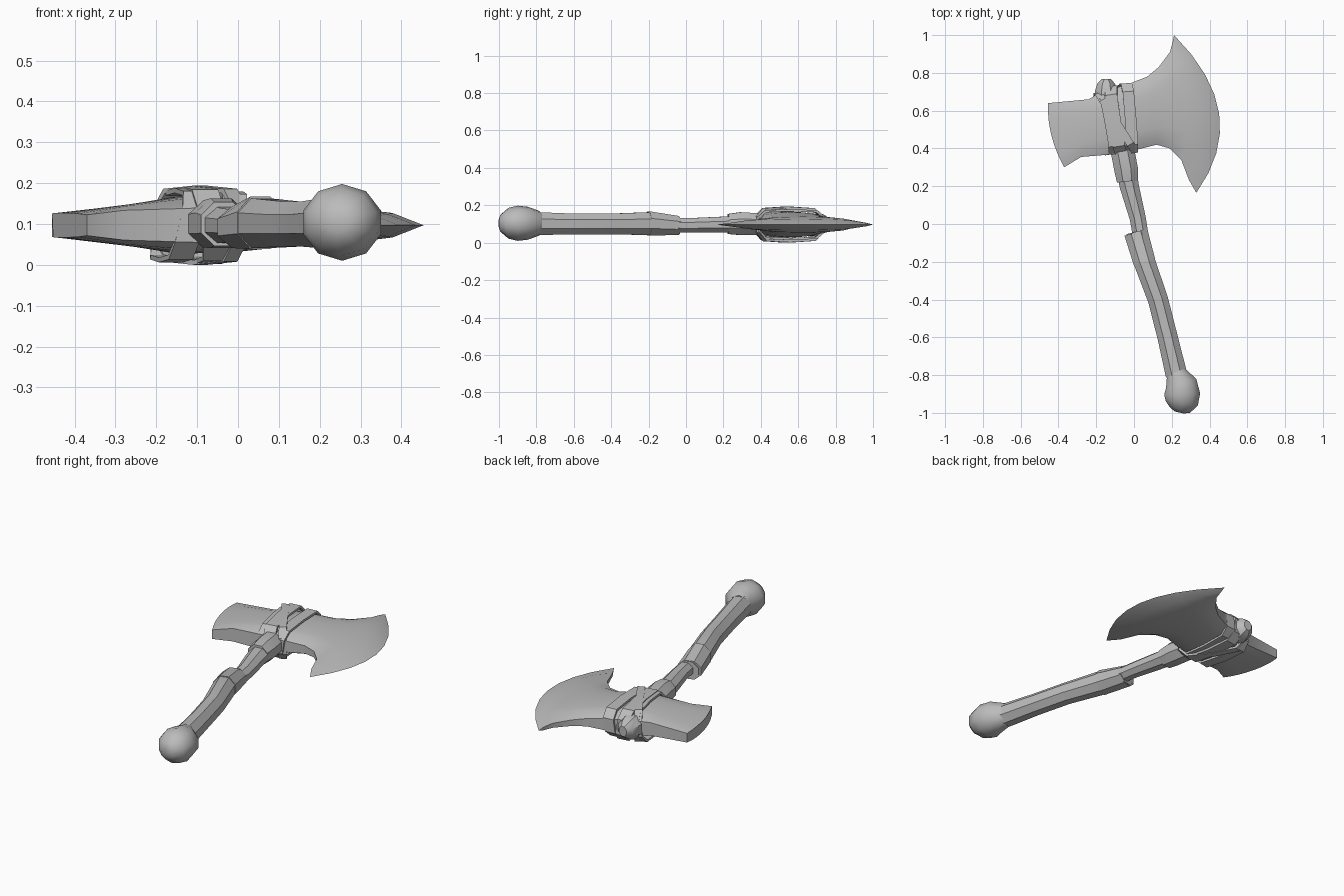
import bpy, bmesh, math
from mathutils import Vector

grey = bpy.data.materials.new("plain grey")
grey.diffuse_color = (0.5, 0.5, 0.5, 1)


def loft(name, rings, closed=False, angle=35):
    """Skin a list of equal-length point rings; cap the ends unless closed."""
    bm = bmesh.new()
    vs = [[bm.verts.new(p) for p in r] for r in rings]
    n, m = len(rings[0]), len(rings)
    for i in range(m if closed else m - 1):
        a, b = vs[i], vs[(i + 1) % m]
        for j in range(n):
            bm.faces.new((a[j], a[(j + 1) % n], b[(j + 1) % n], b[j]))
    if not closed:
        bm.faces.new(vs[0])
        bm.faces.new(vs[-1])
    bmesh.ops.remove_doubles(bm, verts=bm.verts, dist=0.0005)
    bmesh.ops.recalc_face_normals(bm, faces=bm.faces)
    me = bpy.data.meshes.new(name)
    bm.to_mesh(me)
    bm.free()
    ob = bpy.data.objects.new(name, me)
    bpy.context.collection.objects.link(ob)
    me.materials.append(grey)
    bpy.ops.object.select_all(action='DESELECT')
    ob.select_set(True)
    bpy.context.view_layer.objects.active = ob
    bpy.ops.object.shade_smooth_by_angle(angle=math.radians(angle))
    return ob


def tube(name, path, n=8, angle=35):
    """Oval tube; path rows are x, y, z, side radius, vertical radius."""
    rings = []
    for i, (x, y, z, rx, rz) in enumerate(path):
        a, b = path[max(i - 1, 0)], path[min(i + 1, len(path) - 1)]
        t = Vector((b[0] - a[0], b[1] - a[1])).normalized()
        rings.append([(x + t.y * rx * math.cos(k), y - t.x * rx * math.cos(k), z + rz * math.sin(k))
                      for k in (2 * math.pi * (j + 0.5) / n for j in range(n))])
    return loft(name, rings, angle=angle)


def band(name, low, high, width, bottom, top, tilt=0.0, thick=0.012):
    """Flat strap looped around the head from low edge to high edge."""
    a, b = Vector(low), Vector(high)
    d = (b - a).normalized()
    side = Vector((d.y, -d.x)) * width / 2
    zm, h = (bottom + top) / 2, (top - bottom) / 2
    outline = [(0, -0.45), (0.12, -0.92), (0.5, -1), (0.88, -0.92),
               (1, -0.45), (1, 0.45), (0.88, 0.92), (0.5, 1), (0.12, 0.92), (0, 0.45)]
    rings = []
    for u, w in outline:
        c = a.lerp(b, u) + side.normalized() * tilt * w
        inn = a.lerp(b, 0.5 + (u - 0.5) * 0.94) + side.normalized() * tilt * w
        zo, zi = zm + w * h, zm + w * (h - thick)
        rings.append([(*(c - side), zo), (*(c + side), zo), (*(inn + side), zi), (*(inn - side), zi)])
    return loft(name, rings, closed=True, angle=25)


# Axe head: stations of low x, low y, high x, high y, half thickness, bulge, edge share
stations = [
    (-0.37, 0.30, -0.455, 0.64, 0.030, -0.025, 0.85),
    (-0.28, 0.355, -0.24, 0.66, 0.052, 0.0, 0.7),
    (-0.10, 0.37, -0.19, 0.69, 0.070, 0.0, 0.6),
    (0.00, 0.39, -0.02, 0.745, 0.066, 0.0, 0.5),
    (0.12, 0.42, 0.07, 0.78, 0.055, 0.0, 0.4),
    (0.19, 0.40, 0.13, 0.83, 0.048, 0.02, 0.35),
    (0.25, 0.34, 0.19, 0.91, 0.042, 0.06, 0.3),
    (0.29, 0.235, 0.205, 0.965, 0.030, 0.13, 0.3),
    (0.33, 0.165, 0.212, 1.0, 0.0, 0.18, 0.3),
]
STEPS = 8
head = []
for lx, ly, hx, hy, t, bulge, share in stations:
    upper, lower = [], []
    for k in range(STEPS + 1):
        u = k / STEPS
        arch = 4 * u * (1 - u)
        x, y = lx + (hx - lx) * u + bulge * arch, ly + (hy - ly) * u
        h = t * (share + (1 - share) * math.sqrt(arch))
        upper.append((x, y, 0.097 + h))
        lower.append((x, y, 0.097 - h))
    head.append(upper + lower[::-1])
loft("axe_head", head)

# Handle: slim neck running through the head, thicker grip below it
tube("handle_neck", [(0.045, -0.12, 0.093, 0.045, 0.04), (0.02, 0.03, 0.093, 0.046, 0.042),
                     (-0.025, 0.2, 0.097, 0.055, 0.046), (-0.05, 0.36, 0.1, 0.06, 0.055),
                     (-0.11, 0.58, 0.1, 0.06, 0.06), (-0.14, 0.70, 0.1, 0.055, 0.06)])
tube("handle_grip", [(0.015, -0.04, 0.092, 0.062, 0.052), (0.055, -0.2, 0.102, 0.062, 0.066),
                     (0.127, -0.4, 0.1, 0.058, 0.06), (0.178, -0.6, 0.1, 0.058, 0.06),
                     (0.225, -0.80, 0.102, 0.062, 0.066)])
tube("grip_collar", [(0.01, -0.045, 0.092, 0.068, 0.055), (0.055, -0.2, 0.103, 0.064, 0.07)])

# Rounded knobs at both ends of the handle
tube("pommel", [(0.222, -0.785, 0.104, 0.055, 0.066), (0.25, -0.845, 0.104, 0.088, 0.088),
                (0.255, -0.90, 0.104, 0.100, 0.094), (0.253, -0.95, 0.104, 0.090, 0.082),
                (0.243, -0.985, 0.104, 0.058, 0.052), (0.24, -0.998, 0.104, 0.025, 0.025)], n=10, angle=40)
tube("top_knob", [(-0.145, 0.65, 0.1, 0.06, 0.07), (-0.148, 0.705, 0.1, 0.064, 0.068),
                  (-0.147, 0.745, 0.1, 0.05, 0.05), (-0.146, 0.768, 0.1, 0.025, 0.03)])

# Straps binding the head to the handle
band("strap_left", (-0.115, 0.37), (-0.175, 0.70), 0.06, 0.006, 0.188, 0.02)
band("strap_middle", (-0.06, 0.37), (-0.115, 0.73), 0.065, 0.002, 0.192, -0.015)
band("strap_right", (-0.015, 0.375), (-0.045, 0.745), 0.06, 0.014, 0.18, 0.012)
band("strap_cross", (0.005, 0.385), (-0.19, 0.695), 0.04, 0.0, 0.194)
tube("neck_wrap", [(-0.035, 0.225, 0.1, 0.06, 0.058), (-0.042, 0.29, 0.102, 0.068, 0.066),
                   (-0.06, 0.385, 0.1, 0.068, 0.062)])
